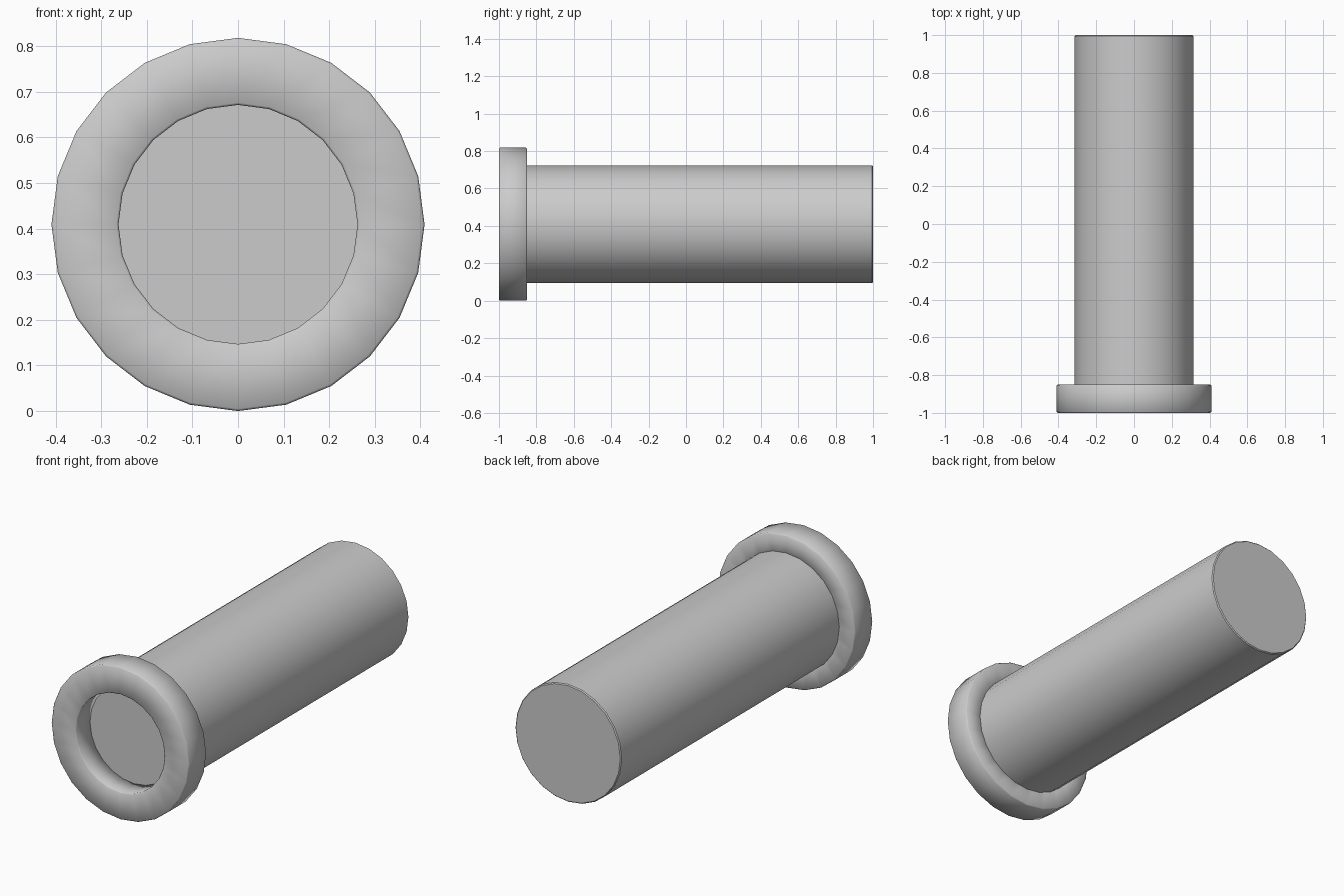
import bpy, bmesh, math

if "Cube" in bpy.data.objects:
    bpy.data.objects.remove(bpy.data.objects["Cube"])

SIDES = 24
CENTRE_Z = 0.409


def lathe(name, profile, closed):
    """Revolve (radius, y) points about the y-directed centre line."""
    bm = bmesh.new()
    rings = []
    for r, y in profile:
        rings.append([bm.verts.new((r * math.sin(2 * math.pi * i / SIDES), y,
                                    r * math.cos(2 * math.pi * i / SIDES)))
                      for i in range(SIDES)])
    pairs = list(zip(rings, rings[1:]))
    if closed:
        pairs.append((rings[-1], rings[0]))
    else:
        bm.faces.new(rings[0])
        bm.faces.new(rings[-1])
    for a, b in pairs:
        for i in range(SIDES):
            j = (i + 1) % SIDES
            bm.faces.new((a[i], a[j], b[j], b[i]))
    bmesh.ops.recalc_face_normals(bm, faces=bm.faces)
    mesh = bpy.data.meshes.new(name)
    bm.to_mesh(mesh)
    bm.free()
    obj = bpy.data.objects.new(name, mesh)
    obj.location.z = CENTRE_Z
    bpy.context.collection.objects.link(obj)
    bpy.ops.object.select_all(action='DESELECT')
    obj.select_set(True)
    bpy.context.view_layer.objects.active = obj
    return obj


# Long solid shaft; its front end is the floor of the recess
E = 0.005
lathe("shaft", [(0.315 - E, -0.88), (0.315, -0.88 + E),
                (0.315, 1 - E), (0.315 - E, 1)], False)
bpy.ops.object.shade_smooth_by_angle(angle=math.radians(30))

# Raised end collar with slightly eased edges, softly shaded
OUT, IN, FRONT, BACK = 0.409, 0.262, -1.0, -0.85
lathe("collar", [(OUT - E, FRONT), (OUT, FRONT + E),
                 (OUT, BACK - E), (OUT - E, BACK),
                 (IN, BACK), (IN, FRONT + E), (IN + E, FRONT)], True)
bpy.ops.object.shade_smooth()
